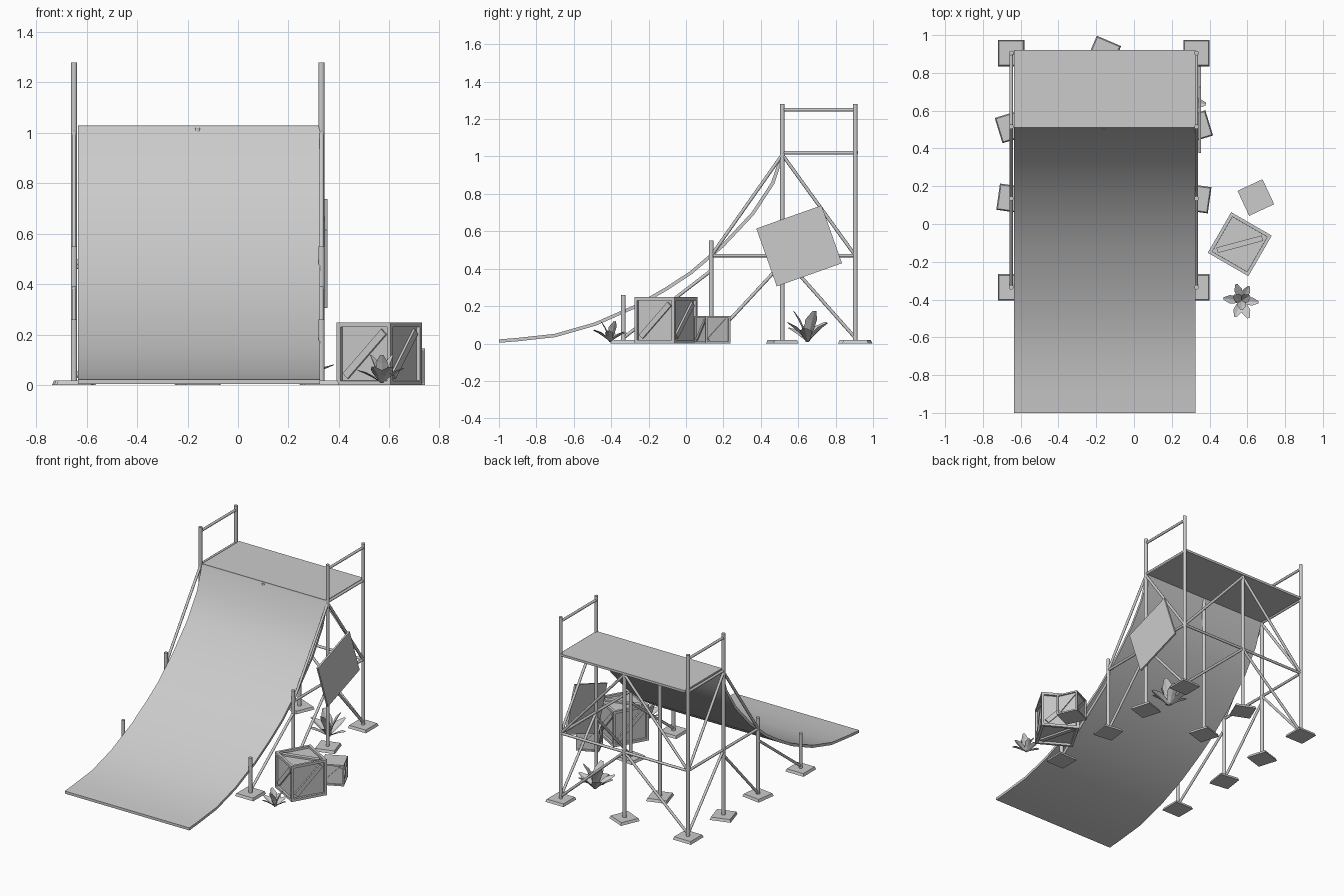
import bpy, bmesh, math, random
from math import radians, cos, sin
from mathutils import Vector, Matrix

cube = bpy.data.objects.get("Cube")
if cube:
    bpy.data.objects.remove(cube, do_unlink=True)

GREY = (0.6, 0.6, 0.6, 1)
mat = bpy.data.materials.new("plain grey")
mat.use_nodes = True
mat.diffuse_color = GREY
mat.node_tree.nodes["Principled BSDF"].inputs["Base Color"].default_value = GREY

LEFT, MID, RIGHT = 0.331, -0.16, -0.65      # scaffold columns in x
ROWS = (0.905, 0.515, 0.135, -0.335)        # scaffold rows in y
DECK = 1.02
RAIL = 0.47


def finish(name, bm, smooth=False):
    bmesh.ops.recalc_face_normals(bm, faces=bm.faces)
    mesh = bpy.data.meshes.new(name)
    bm.to_mesh(mesh)
    bm.free()
    mesh.materials.append(mat)
    ob = bpy.data.objects.new(name, mesh)
    bpy.context.collection.objects.link(ob)
    if smooth:
        bpy.ops.object.select_all(action='DESELECT')
        ob.select_set(True)
        bpy.context.view_layer.objects.active = ob
        bpy.ops.object.shade_smooth_by_angle(angle=radians(40))
    return ob


def box(bm, centre, size, turn=Matrix()):
    bmesh.ops.create_cube(bm, size=1, matrix=Matrix.Translation(centre) @ turn @ Matrix.Diagonal((*size, 1)))


def pipe(bm, a, b, radius):
    a, b = Vector(a), Vector(b)
    d = b - a
    place = Matrix.Translation((a + b) / 2) @ d.to_track_quat('Z', 'Y').to_matrix().to_4x4()
    bmesh.ops.create_cone(bm, cap_ends=True, segments=10, radius1=radius, radius2=radius,
                          depth=d.length, matrix=place)


# Curved riding surface: a side profile extruded across the width
top = [Vector(p) for p in ((-1, .022), (-.9, .03), (-.7, .052), (-.49, .112), (-.27, .208), (-.11, .3),
                           (.02, .385), (.19, .53), (.35, .7), (.455, .86), (.512, 1.03))]
under = []
for i, p in enumerate(top):
    d = (top[min(i + 1, len(top) - 1)] - top[max(i - 1, 0)]).normalized()
    under.append(p + Vector((d.y, -d.x)) * 0.018)
under[0].x = -1
bm = bmesh.new()
outline = top + under[::-1]
face = bm.faces.new([bm.verts.new((-0.635, p.x, p.y)) for p in outline])
ext = bmesh.ops.extrude_face_region(bm, geom=[face])
bmesh.ops.translate(bm, vec=(0.96, 0, 0), verts=[v for v in ext["geom"] if isinstance(v, bmesh.types.BMVert)])
finish("ramp_surface", bm, True)

# Flat deck at the top
bm = bmesh.new()
box(bm, (-0.155, 0.715, DECK + 0.002), (0.96, 0.41, 0.016))
finish("deck", bm)

# Upright posts and their foot plates
posts, feet = bmesh.new(), bmesh.new()
stations = [(x, y, h, t) for x in (LEFT, RIGHT)
            for y, h, t in zip(ROWS, (1.28, 1.28, 0.55, 0.26), (0, 17, -8, 0))]
stations += [(MID, ROWS[0], DECK, -23), (MID, ROWS[1], DECK, 17)]
for x, y, h, turn in stations:
    pipe(posts, (x, y, 0), (x, y, h), 0.0125)
    place = Matrix.Translation((x, y, 0.009)) @ Matrix.Rotation(radians(45 + turn), 4, 'Z')
    bmesh.ops.create_cone(feet, cap_ends=True, segments=4, radius1=0.099, radius2=0.09, depth=0.018, matrix=place)
finish("posts", posts, True)
finish("foot_plates", feet)

# Side rails and diagonal braces, the same on both sides
rails, braces = bmesh.new(), bmesh.new()
back, front, low, toe = ROWS
for x in (LEFT, RIGHT):
    for a, b, z in ((front, back, 1.25), (front, back, DECK), (low, back, RAIL)):
        pipe(rails, (x, a, z), (x, b, z), 0.009)
    for a, za, b, zb in ((low, RAIL, front, 1.01), (front, 1.01, back, RAIL), (back, .03, front, RAIL),
                         (low, .02, front, .43), (toe, .03, low, .39)):
        pipe(braces, (x, a, za), (x, b, zb), 0.009)
    # Rear frame, from each corner to the middle post
    pipe(rails, (x, back, RAIL), (MID, back, RAIL), 0.009)
    pipe(braces, (x, back, RAIL), (MID, back, 1.01), 0.009)
    pipe(braces, (x, back, 0.03), (MID, back, RAIL), 0.009)
finish("rails", rails, True)
finish("braces", braces, True)

# Tilted board hung on the left side
bm = bmesh.new()
box(bm, (0.348, 0.605, 0.522), (0.012, 0.37, 0.328), Matrix.Rotation(radians(19.5), 4, 'X'))
finish("side_board", bm)


# Wooden crates: recessed panels with a diagonal plank on each framed face
def crate(name, x, y, size, turn, framed_ends):
    bm = bmesh.new()
    bmesh.ops.create_cube(bm, size=size)
    faces = [f for f in bm.faces if framed_ends or abs(f.normal.z) < 0.5]
    bmesh.ops.inset_individual(bm, faces=faces, thickness=size * 0.1)
    bmesh.ops.inset_individual(bm, faces=faces, thickness=0.0005, depth=-size * 0.06)
    sides = [Matrix.Rotation(radians(90 * i), 4, 'Z') for i in range(4)]
    if framed_ends:
        sides += [Matrix.Rotation(radians(s), 4, 'X') for s in (90, -90)]
    for side in sides:
        plank = side @ Matrix.Translation((0, -size * 0.46, 0)) @ Matrix.Rotation(radians(-45), 4, 'Y')
        bmesh.ops.create_cube(bm, size=1, matrix=plank @ Matrix.Diagonal((size * 1.0, size * 0.05, size * 0.12, 1)))
    ob = finish(name, bm)
    ob.location = (x, y, size / 2)
    ob.rotation_euler.z = radians(turn)


crate("large_crate", 0.56, -0.107, 0.248, -30, True)
crate("small_crate", 0.645, 0.14, 0.146, 25, False)


# Leafy plants: rings of folded, blunt-tipped leaves
def plant(name, x, y, scale, seed):
    rng = random.Random(seed)
    bm = bmesh.new()
    for i in range(9):
        outer = i < 6
        turn = radians(i * 60 + rng.uniform(-12, 12)) if outer else radians(i * 120 + 30)
        lean = radians(rng.uniform(42, 56) if outer else 18)
        length = scale * (rng.uniform(0.9, 1.1) if outer else 1.1)
        rot = Matrix.Rotation(turn, 4, 'Z') @ Matrix.Rotation(lean, 4, 'Y')
        rows = []
        for t, w in ((0, 0.06), (0.4, 0.17), (0.7, 0.2), (1, 0.06)):
            bow = 0.12 * t * t
            rows.append([bm.verts.new(rot @ (Vector((bow - abs(s) * 0.3 * w, s * w, t)) * length))
                         for s in (-1, 0, 1)])
        for a, b in zip(rows, rows[1:]):
            for k in (0, 1):
                bm.faces.new((a[k], a[k + 1], b[k + 1], b[k]))
    ob = finish(name, bm)
    ob.location = (x, y, 0.008)


plant("front_plant", 0.57, -0.405, 0.11, 3)
plant("rear_plant", 0.245, 0.65, 0.165, 8)
